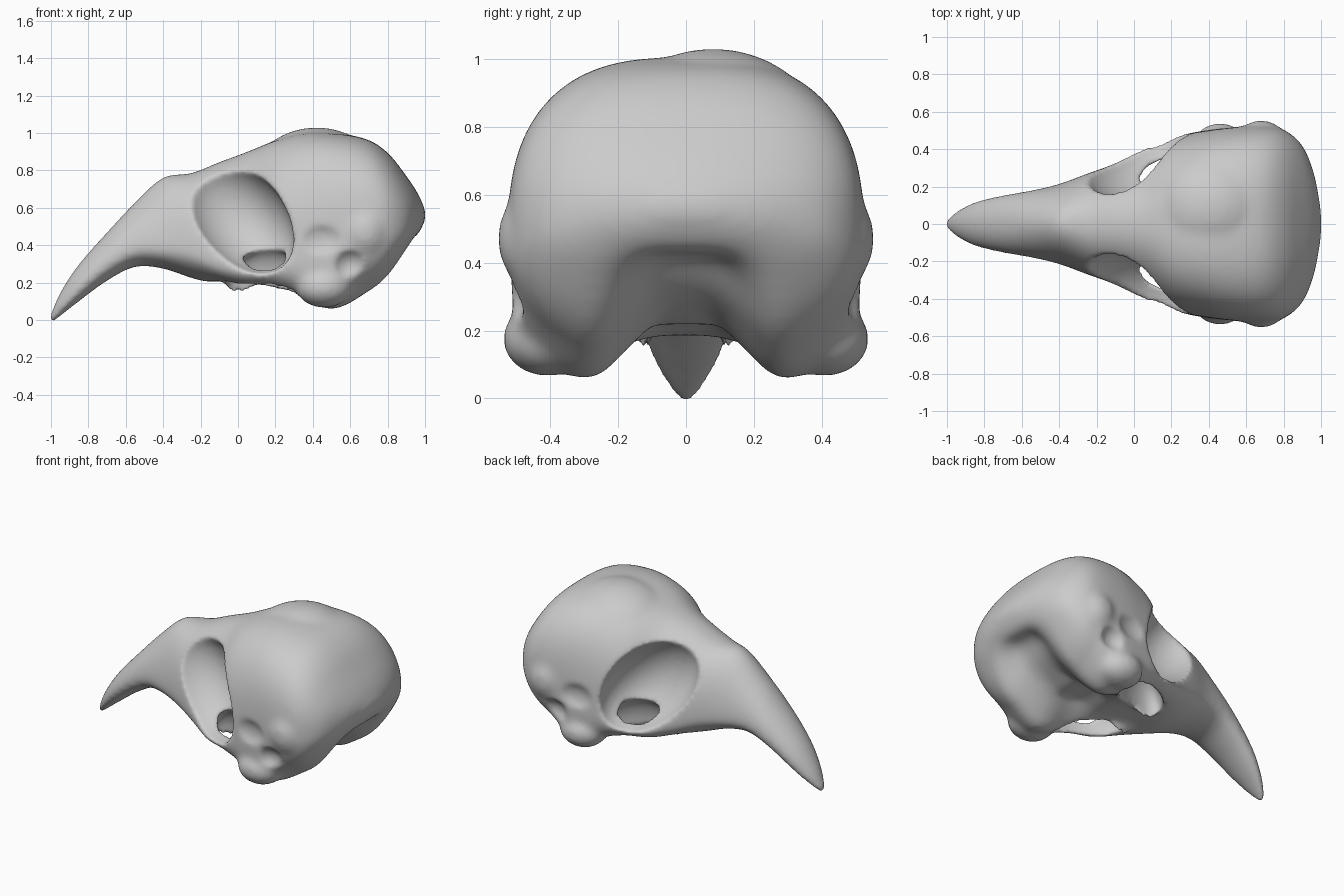
import bpy, bmesh, math
from mathutils import Matrix, Vector

cube = bpy.data.objects.get("Cube")
if cube:
    bpy.data.objects.remove(cube, do_unlink=True)

bone = bpy.data.materials.new("bone_grey")
bone.diffuse_color = (0.6, 0.6, 0.6, 1)
bone.use_nodes = True
bone.node_tree.nodes["Principled BSDF"].inputs["Base Color"].default_value = (0.6, 0.6, 0.6, 1)

# Skull sections, beak tip to back: x, top, bottom, half width, widest height, roundness
SECTIONS = [Vector(s) for s in (
    (-1.008, .02, -.03, .025, 0, 2), (-.95, .15, .02, .07, .06, 2),
    (-.85, .3, .1, .12, .17, 2), (-.7, .47, .21, .155, .3, 2),
    (-.55, .63, .285, .18, .38, 1.9), (-.4, .765, .275, .215, .38, 1.9),
    (-.25, .785, .225, .27, .36, 2.2), (-.1, .845, .185, .325, .29, 2.2),
    (.05, .9, .145, .405, .26, 2.2), (.2, .96, .125, .465, .3, 2.7),
    (.35, 1, .09, .495, .36, 2.8), (.5, 1, .04, .515, .42, 2.9),
    (.68, .97, .1, .525, .46, 2.8), (.8, .895, .2, .505, .48, 2.6),
    (.9, .77, .35, .42, .51, 2.4), (.96, .68, .45, .28, .55, 2.1),
    (.99, .615, .51, .14, .56, 2), (1.003, .58, .54, .05, .56, 2))]


def ramp(v, low, high):
    t = min(max((v - low) / (high - low), 0), 1)
    return t * t * (3 - 2 * t)


def smooth_sections(rows, steps=4):
    """Catmull-Rom blend between neighbouring sections."""
    out = []
    for i in range(len(rows) - 1):
        a, b, c, d = (rows[min(max(i + k, 0), len(rows) - 1)] for k in (-1, 0, 1, 2))
        for s in range(steps):
            t = s / steps
            out.append(b + (c - a) * (t / 2) + (a * 2 - b * 5 + c * 4 - d) * (t * t / 2)
                       + (b * 3 - a - c * 3 + d) * (t ** 3 / 2))
    return out + [rows[-1]]


def add_loft(bm, rows, sides=64):
    rings = []
    for x, top, bottom, width, mid, n in rows:
        # The underside squares off at the jaw joints and arches between the rear lobes
        square = 2 + 1.7 * ramp(x, .1, .45) - 1.3 * ramp(x, .5, .7)
        arch = (.06 * ramp(x, -.2, .05) + .13 * ramp(x, .2, .48)) * ramp(x, .98, .8)
        ring = []
        for k in range(sides):
            a = math.tau * (k + .5) / sides
            c, s = math.cos(a), math.sin(a)
            e = 2 / (n if s > 0 else square)
            y = math.copysign(abs(c) ** e, c) * width
            lift = abs(s) ** e
            z = mid + lift * (top - mid if s > 0 else bottom - mid)
            if s < 0:
                z += arch * lift * ramp(abs(y), .3, .06)
            ring.append(bm.verts.new((x, y, z)))
        rings.append(ring)
    for r, q in zip(rings, rings[1:]):
        for k in range(sides):
            j = (k + 1) % sides
            bm.faces.new((r[k], r[j], q[j], q[k]))
    bm.faces.new(rings[0])
    bm.faces.new(rings[-1])


def add_ellipsoid(bm, centre, radii, tilt=0, yaw=0):
    m = (Matrix.Translation(centre) @ Matrix.Rotation(yaw, 4, "Z")
         @ Matrix.Rotation(tilt, 4, "Y") @ Matrix.Diagonal((*radii, 1)))
    bmesh.ops.create_icosphere(bm, subdivisions=4, radius=1, matrix=m)


def add_pair(bm, centre, radii, tilt=0, yaw=0):
    x, y, z = centre
    for side in (1, -1):
        add_ellipsoid(bm, (x, side * y, z), radii, tilt, side * yaw)


def make_object(name, bm):
    bmesh.ops.recalc_face_normals(bm, faces=bm.faces)
    mesh = bpy.data.meshes.new(name)
    bm.to_mesh(mesh)
    bm.free()
    ob = bpy.data.objects.new(name, mesh)
    bpy.context.scene.collection.objects.link(ob)
    return ob


def add_remesh(ob):
    mod = ob.modifiers.new("fuse", "REMESH")
    mod.mode = "VOXEL"
    mod.voxel_size = 0.014


def add_smooth(ob, rounds):
    mod = ob.modifiers.new("soften", "SMOOTH")
    mod.factor = 0.5
    mod.iterations = rounds


# Solid bone: skull body, jaw joints, side swellings, palate bones, crown swelling
bm = bmesh.new()
add_loft(bm, smooth_sections(SECTIONS))
add_pair(bm, (.46, .41, .175), (.15, .13, .11))
add_pair(bm, (.68, .4, .47), (.15, .155, .17))
add_pair(bm, (.02, .14, .19), (.09, .04, .06))
add_ellipsoid(bm, (.42, .08, .73), (.36, .34, .3))
skull = make_object("skull", bm)
add_remesh(skull)
add_smooth(skull, 14)

# Hollows: eye sockets, openings inside the cheek bars, temple and ear dents
cutters = []
for name, centre, radii, tilt, yaw in (
        ("socket_cutter", (0, .39, .56), (.37, .26, .235), .8, .38),
        ("floor_cutter", (.16, .25, .18), (.23, .1, .2), 0, .42),
        ("temple_cutter", (.42, .62, .43), (.19, .14, .14), 0, 0),
        ("ear_cutter", (.6, .58, .29), (.11, .11, .1), 0, 0)):
    bm = bmesh.new()
    add_pair(bm, centre, radii, tilt, yaw)
    cutter = make_object(name, bm)
    cutter.hide_render = True
    cutters.append(cutter)
    cut = skull.modifiers.new(name, "BOOLEAN")
    cut.operation = "DIFFERENCE"
    cut.object = cutter
add_remesh(skull)
add_smooth(skull, 8)

# Bake the result and drop the cutters
graph = bpy.context.evaluated_depsgraph_get()
mesh = bpy.data.meshes.new_from_object(skull.evaluated_get(graph))
skull.modifiers.clear()
skull.data = mesh
for cutter in cutters:
    bpy.data.objects.remove(cutter, do_unlink=True)
mesh.materials.clear()
mesh.materials.append(bone)
mesh.shade_smooth()
